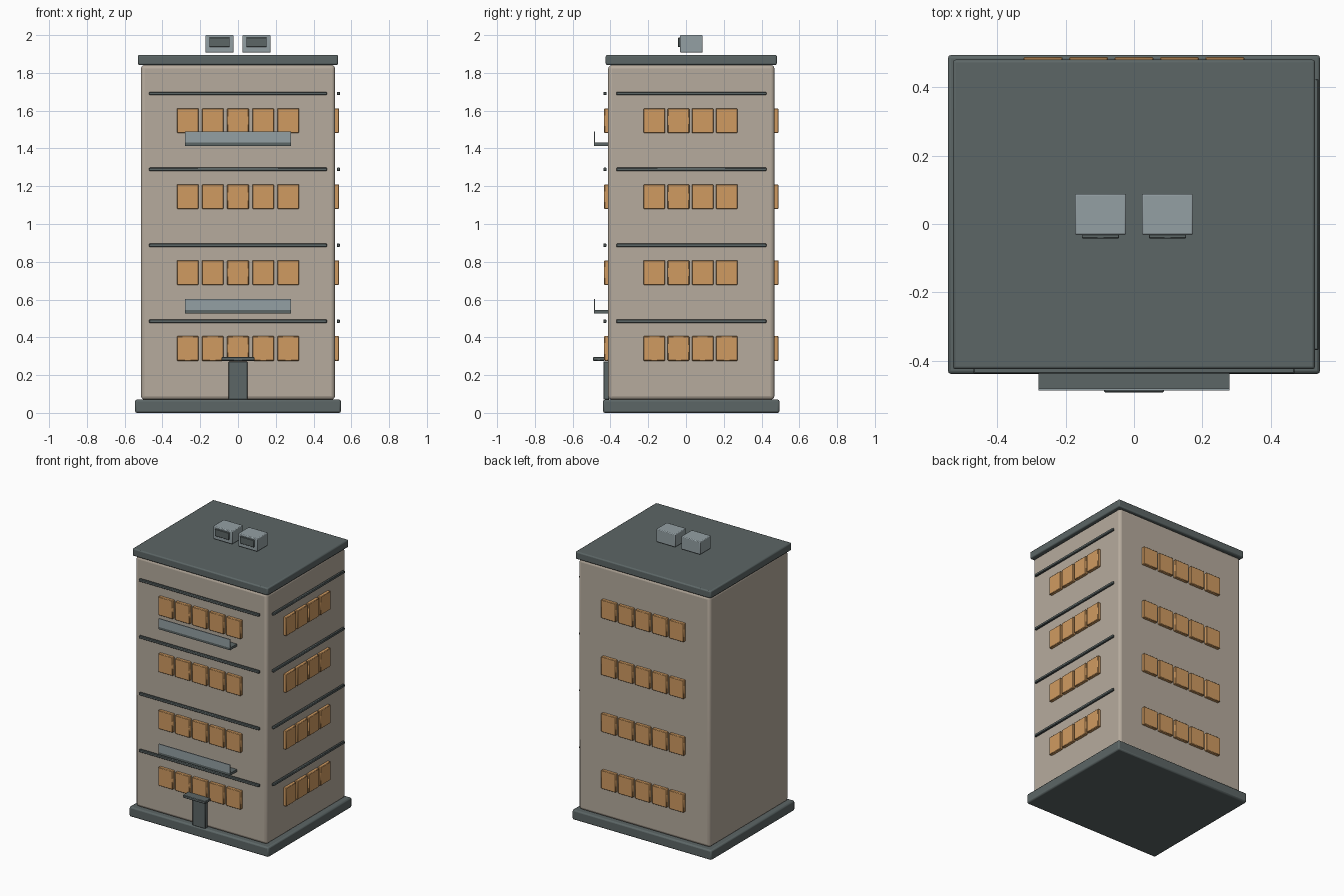
import bpy

cube = bpy.data.objects.get("Cube")
if cube:
    bpy.data.objects.remove(cube, do_unlink=True)


def material(name, rgb):
    linear = [((c / 255 + 0.055) / 1.055) ** 2.4 for c in rgb] + [1.0]
    mat = bpy.data.materials.new(name)
    mat.use_nodes = True
    mat.diffuse_color = linear
    mat.node_tree.nodes["Principled BSDF"].inputs["Base Color"].default_value = linear
    return mat


WALL = material("beige wall", (182, 171, 157))
DARK = material("dark slate", (92, 102, 102))
AMBER = material("amber window", (208, 155, 97))
STEEL = material("pale blue grey", (148, 160, 164))


def box(name, x, y, z, mat, bevel=0.0, segments=2):
    """Box spanning the (low, high) ranges x, y and z, with optional rounded edges."""
    bpy.ops.mesh.primitive_cube_add(size=1, location=[sum(r) / 2 for r in (x, y, z)])
    ob = bpy.context.object
    ob.name = name
    ob.scale = [r[1] - r[0] for r in (x, y, z)]
    bpy.ops.object.transform_apply(location=False, rotation=False, scale=True)
    ob.data.materials.append(mat)
    if bevel:
        mod = ob.modifiers.new("rounded edges", "BEVEL")
        mod.width = bevel
        mod.segments = segments
        bpy.ops.object.shade_smooth_by_angle()
    return ob


def span(centre, size):
    return (centre - size / 2, centre + size / 2)


# Wall planes of the tower
SIDE, FRONT, BACK = 0.514, -0.412, 0.468
MID_Y = (FRONT + BACK) / 2

# Main masses
box("base_plinth", span(0, 1.09), span(MID_Y, 0.934), (0, 0.07), DARK, 0.01)
box("tower_body", (-SIDE, SIDE), (FRONT, BACK), (0.07, 1.842), WALL, 0.02, 3)
box("roof_slab", span(0, 1.06), span(MID_Y, 0.906), (1.842, 1.895), DARK, 0.008)

# Windows and ledges on each floor
WIN_W, WIN_H, OUT = 0.114, 0.13, 0.021
for floor in range(4):
    z = 0.341 + 0.402 * floor
    win_z = span(z, WIN_H)
    for i in range(5):
        x = span((i - 2) * 0.133, WIN_W)
        box("front_window", x, (FRONT - OUT, FRONT + 0.005), win_z, AMBER, 0.003, 1)
        box("back_window", x, (BACK - 0.005, BACK + OUT), win_z, AMBER, 0.003, 1)
    for i in range(4):
        y = span(MID_Y - 0.004 + (i - 1.5) * 0.1275, WIN_W)
        box("side_window", (SIDE - 0.005, SIDE + OUT), y, win_z, AMBER, 0.003, 1)
    ledge_z = span(z + 0.144, 0.018)
    box("front_ledge", (-0.47, 0.47), (FRONT - 0.026, FRONT - 0.009), ledge_z, DARK, 0.003, 1)
    box("side_ledge", (SIDE + 0.009, SIDE + 0.026), span(MID_Y, 0.794), ledge_z, DARK, 0.003, 1)

# Balconies with a front panel
for z in (0.527, 1.414):
    box("balcony_floor", (-0.28, 0.28), (-0.487, FRONT + 0.005), (z, z + 0.017), DARK)
    box("balcony_panel", (-0.28, 0.28), (-0.488, -0.481), (z + 0.017, z + 0.076), STEEL)

# Entrance
box("front_door", (-0.05, 0.05), (-0.438, FRONT + 0.005), (0.07, 0.272), DARK, 0.003, 1)
box("door_canopy", (-0.088, 0.088), (-0.493, -0.43), (0.276, 0.295), DARK, 0.003, 1)

# Rooftop cooling units with a front grille
for x in (-0.098, 0.098):
    box("cooling_unit", span(x, 0.15), (-0.032, 0.088), (1.908, 2.0), STEEL, 0.005)
    box("cooling_grille", span(x, 0.108), (-0.042, -0.03), (1.937, 1.987), DARK, 0.002, 1)
